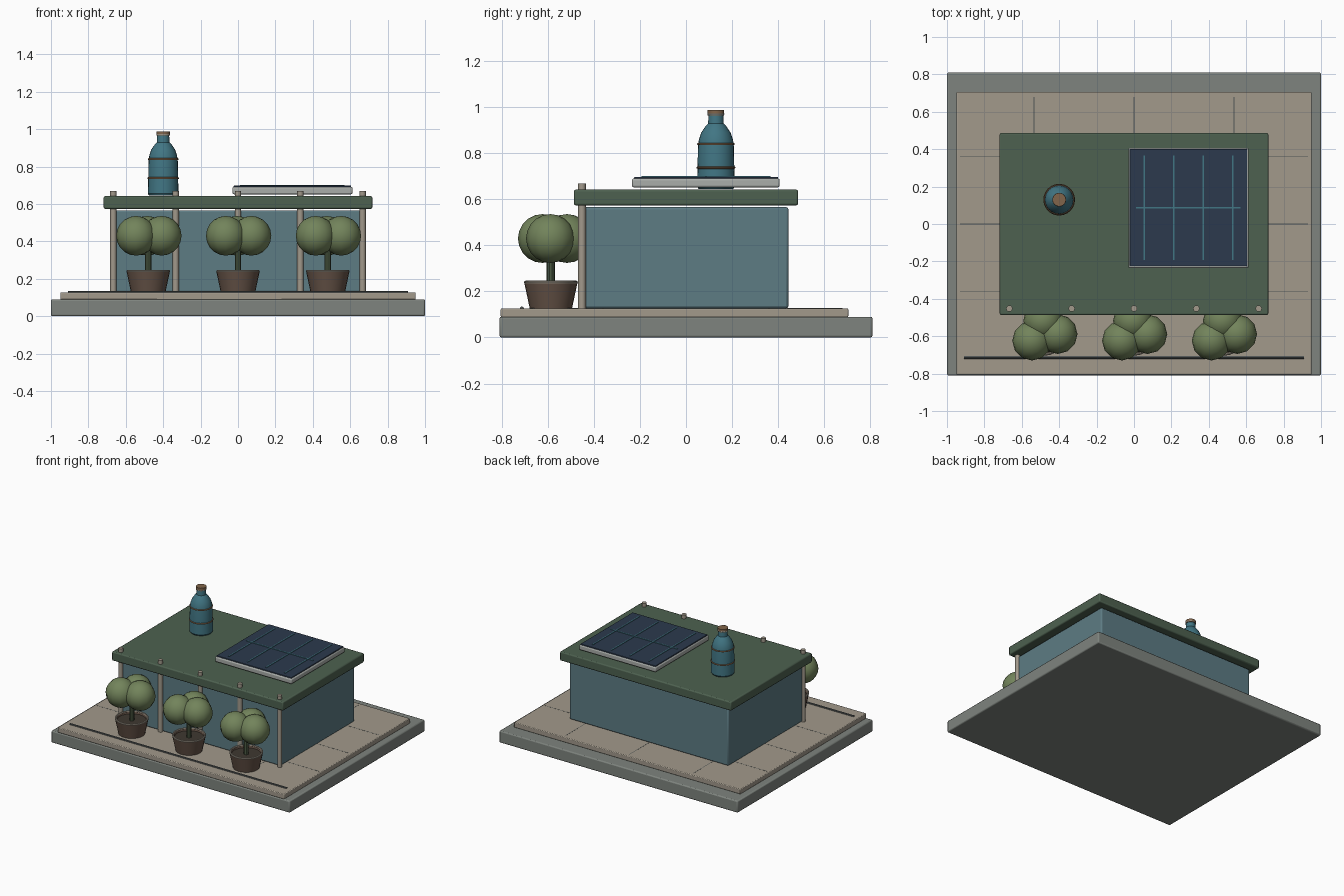
import bpy, math
from mathutils import Vector

if "Cube" in bpy.data.objects:
    bpy.data.objects.remove(bpy.data.objects["Cube"])


def mat(name, r, g, b):
    m = bpy.data.materials.new(name)
    m.diffuse_color = (r, g, b, 1)
    m.use_nodes = True
    m.node_tree.nodes["Principled BSDF"].inputs["Base Color"].default_value = m.diffuse_color
    return m


STONE = mat("stone", .21, .23, .21)
PAVING = mat("paving", .36, .32, .26)
WALL = mat("wall", .11, .2, .23)
ROOF = mat("roof_green", .075, .12, .08)
METAL = mat("metal", .4, .42, .4)
CELL = mat("cell", .025, .042, .075)
TEAL = mat("teal", .053, .18, .23)
LEAF = mat("leaf", .17, .23, .105)
BARK = mat("bark", .07, .1, .055)
CLAY = mat("clay", .13, .085, .062)
SOIL = mat("soil", .05, .04, .03)
CORK = mat("cork", .22, .13, .07)
DARK = mat("dark_line", .08, .09, .09)


def finish(o, name, m, smooth=True):
    o.name = name
    o.data.materials.append(m)
    if smooth:
        bpy.ops.object.shade_smooth_by_angle(angle=math.radians(35))
    return o


def box(name, x0, x1, y0, y1, z0, z1, m, bevel=0.0):
    bpy.ops.mesh.primitive_cube_add(size=1, location=((x0 + x1) / 2, (y0 + y1) / 2, (z0 + z1) / 2))
    o = bpy.context.object
    o.scale = (x1 - x0, y1 - y0, z1 - z0)
    bpy.ops.object.transform_apply(location=False, rotation=False, scale=True)
    if bevel:
        b = o.modifiers.new("bevel", 'BEVEL')
        b.width, b.segments = bevel, 2
    return finish(o, name, m, bool(bevel))


def rod(name, a, b, r, m, sides=12):
    a, b = Vector(a), Vector(b)
    bpy.ops.mesh.primitive_cylinder_add(vertices=sides, radius=r, depth=(b - a).length, location=(a + b) / 2)
    o = bpy.context.object
    o.rotation_euler = (b - a).to_track_quat('Z', 'Y').to_euler()
    return finish(o, name, m)


def lathe(name, profile, loc, m, sides=24):
    # Revolve (radius, height) points; radius 0 closes the ends
    verts, faces, n = [], [], len(profile)
    for i in range(sides):
        t = 2 * math.pi * i / sides
        verts += [(r * math.cos(t), r * math.sin(t), z) for r, z in profile]
    for i in range(sides):
        j = (i + 1) % sides
        faces += [(i * n + k, j * n + k, j * n + k + 1, i * n + k + 1) for k in range(n - 1)]
    me = bpy.data.meshes.new(name)
    me.from_pydata(verts, [], faces)
    o = bpy.data.objects.new(name, me)
    bpy.context.collection.objects.link(o)
    o.location = loc
    bpy.ops.object.select_all(action='DESELECT')
    o.select_set(True)
    bpy.context.view_layer.objects.active = o
    bpy.ops.object.mode_set(mode='EDIT')
    bpy.ops.mesh.select_all(action='SELECT')
    bpy.ops.mesh.remove_doubles(threshold=1e-5)
    bpy.ops.mesh.normals_make_consistent(inside=False)
    bpy.ops.object.mode_set(mode='OBJECT')
    return finish(o, name, m)


def ring(name, loc, R, r, m):
    bpy.ops.mesh.primitive_torus_add(major_radius=R, minor_radius=r, major_segments=24, minor_segments=8, location=loc)
    return finish(bpy.context.object, name, m)


# Ground slab, paving and its seams
box("ground_slab", -1, 1, -.81, .81, 0, .09, STONE, .008)
box("paving", -.95, .95, -.805, .705, .088, .127, PAVING, .005)
for x in (-.535, 0, .535):
    box("paving_seam", x - .002, x + .002, -.68, .68, .124, .1275, DARK)
for y in (-.36, 0, .36):
    box("paving_seam", -.93, .93, y - .002, y + .002, .124, .1275, DARK)
rod("front_rail", (-.91, -.713, .126), (.91, -.713, .126), .009, DARK, 8)

# Building, roof and front posts
box("walls", -.667, .667, -.445, .445, .127, .566, WALL, .01)
box("roof", -.718, .718, -.487, .487, .574, .642, ROOF, .008)
for i in range(5):
    x = (i - 2) / 3
    rod("front_post", (x, -.452, .127), (x, -.452, .67), .017, PAVING, 12)

# Solar panel
box("panel_frame", -.03, .613, -.235, .407, .652, .691, METAL, .008)
box("panel_cells", -.023, .605, -.225, .4, .685, .698, CELL, .003)
for x in (.056, .213, .37, .527):
    box("cell_line", x - .004, x + .004, -.193, .366, .696, .702, TEAL)
box("cell_line_long", .01, .57, .084, .092, .696, .702, TEAL)

# Rooftop bottle-shaped tank
bx, by = -.4, .13
lathe("tank", [(0, .645), (.075, .645), (.082, .655), (.08, .73), (.078, .83), (.074, .86), (.064, .89),
               (.045, .918), (.034, .93), (.032, .967), (0, .967)], (bx, by, 0), TEAL)
for z, r in ((.738, .08), (.84, .077)):
    ring("tank_band", (bx, by, z), r, .005, CORK)
ring("tank_collar", (bx, by, .97), .032, .005, METAL)
rod("tank_cap", (bx, by, .965), (bx, by, .988), .036, CORK, 24)

# Potted trees
for x in (-.48, 0, .48):
    y = -.587
    lathe("pot", [(0, .127), (.092, .127), (.116, .24), (.104, .24), (.1, .222), (0, .222)], (x, y, 0), CLAY)
    ring("pot_rim", (x, y, .24), .11, .007, PAVING)
    rod("soil", (x, y, .2), (x, y, .226), .1, SOIL, 24)
    rod("trunk", (x, y, .22), (x, y, .4), .018, BARK, 10)
    for dx, dy in ((-.065, -.037), (.072, -.002), (-.006, .07)):
        bpy.ops.mesh.primitive_uv_sphere_add(segments=12, ring_count=10, radius=.106, location=(x + dx, y + dy, .43))
        finish(bpy.context.object, "foliage", LEAF)
